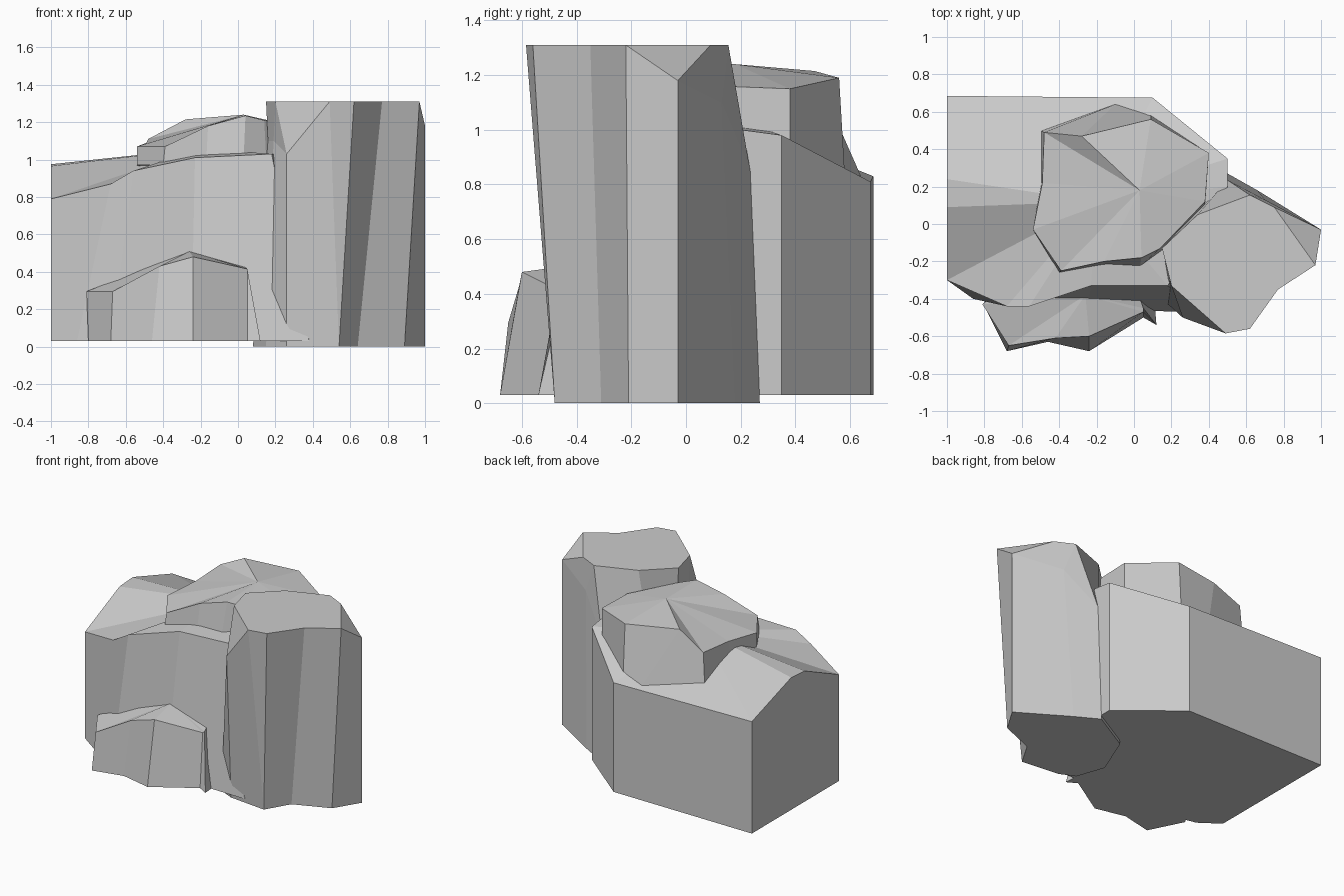
import bpy


def rock(name, rings, hub=None):
    """Loft faceted rings of points; repeated points collapse. hub = optional peak of the top."""
    verts, index, faces = [], {}, []

    def vid(p):
        if p not in index:
            index[p] = len(verts)
            verts.append(p)
        return index[p]

    def face(ids):
        ids = list(dict.fromkeys(ids))
        if len(ids) > 2:
            faces.append(ids)

    loops = [[vid(p) for p in ring] for ring in rings]
    n = len(loops[0])
    for low, high in zip(loops, loops[1:]):
        for i in range(n):
            j = (i + 1) % n
            face([low[i], low[j], high[j], high[i]])
    face(loops[0][::-1])
    if hub:
        h = vid(hub)
        for i in range(n):
            a, b = loops[-1][i], loops[-1][(i + 1) % n]
            if a != b:
                face([a, b, h])
    else:
        face(loops[-1])
    mesh = bpy.data.meshes.new(name)
    mesh.from_pydata(verts, [], faces)
    mesh.validate()
    ob = bpy.data.objects.new(name, mesh)
    bpy.context.collection.objects.link(ob)
    return ob


def flat(z, points):
    return [(x, y, z) for x, y in points]


# Wide main rock with a flared front foot
rock("main_rock", [
    flat(0.03, [(-1, -.3), (-.86, -.40), (-.68, -.44), (-.25, -.46), (.38, -.47),
                (.5, .15), (.5, .35), (.1, .675), (-1, .685), (-1, .24), (-1, .09)]),
    [(-1, -.3, .79), (-.68, -.44, .87), (-.56, -.44, .94), (-.23, -.33, 1.01),
     (.18, -.33, 1.03), (.5, .2, 1.0), (.5, .35, .98), (.1, .675, .81),
     (-1, .685, .83), (-1, .24, .975), (-1, .09, .965)],
], hub=(-.2, .12, 1.06))

# Tall pillar on the right
rock("right_pillar", [
    flat(0, [(.08, -.2), (.15, -.4), (.26, -.45), (.54, -.48), (.54, -.48), (.64, -.31),
             (.89, -.21), (1, -.03), (.66, .18), (.5, .27), (.2, .1)]),
    [(.16, -.13, 1.1), (.19, -.3, 1.1), (.26, -.5, 1.03), (.49, -.585, 1.31),
     (.62, -.56, 1.31), (.77, -.35, 1.31), (.97, -.22, 1.31), (1, -.03, 1.18),
     (.7, .13, 1.1), (.5, .235, .85), (.3, .03, 1.0)],
    [(.15, -.13, 1.31), (.2, -.33, 1.31), (.2, -.33, 1.31), (.49, -.585, 1.31),
     (.62, -.56, 1.31), (.77, -.35, 1.31), (.97, -.22, 1.31), (.75, .09, 1.31),
     (.62, .155, 1.31), (.62, .155, 1.31), (.34, .05, 1.31)],
])

# Boulder resting on the main rock
rock("top_boulder", [
    [(-.54, -.03, .97), (-.4, -.26, .97), (-.17, -.22, .99), (.03, -.23, 1.0),
     (.15, -.14, 1.02), (.38, .1, .97), (.4, .38, .9), (.09, .58, .85),
     (-.1, .64, .83), (-.5, .5, .83), (-.5, .2, .95)],
    [(-.54, -.03, 1.07), (-.39, -.25, 1.07), (-.16, -.2, 1.18), (.04, -.18, 1.235),
     (.14, -.13, 1.21), (.38, .12, 1.16), (.4, .38, 1.15), (.09, .56, 1.19),
     (-.28, .47, 1.215), (-.48, .49, 1.11), (-.49, .22, 1.09)],
], hub=(.03, .18, 1.24))

# Low rock at the front left
rock("front_rock", [
    flat(0.03, [(-.8, -.44), (-.68, -.68), (-.46, -.63), (-.24, -.68), (.05, -.5),
                (.12, -.54), (.1, -.3), (-.7, -.3)]),
    [(-.81, -.43, .295), (-.67, -.65, .295), (-.42, -.61, .43), (-.24, -.6, .48),
     (.05, -.47, .415), (.05, -.45, .415), (0, -.3, .45), (-.7, -.33, .34)],
], hub=(-.26, -.38, .51))
